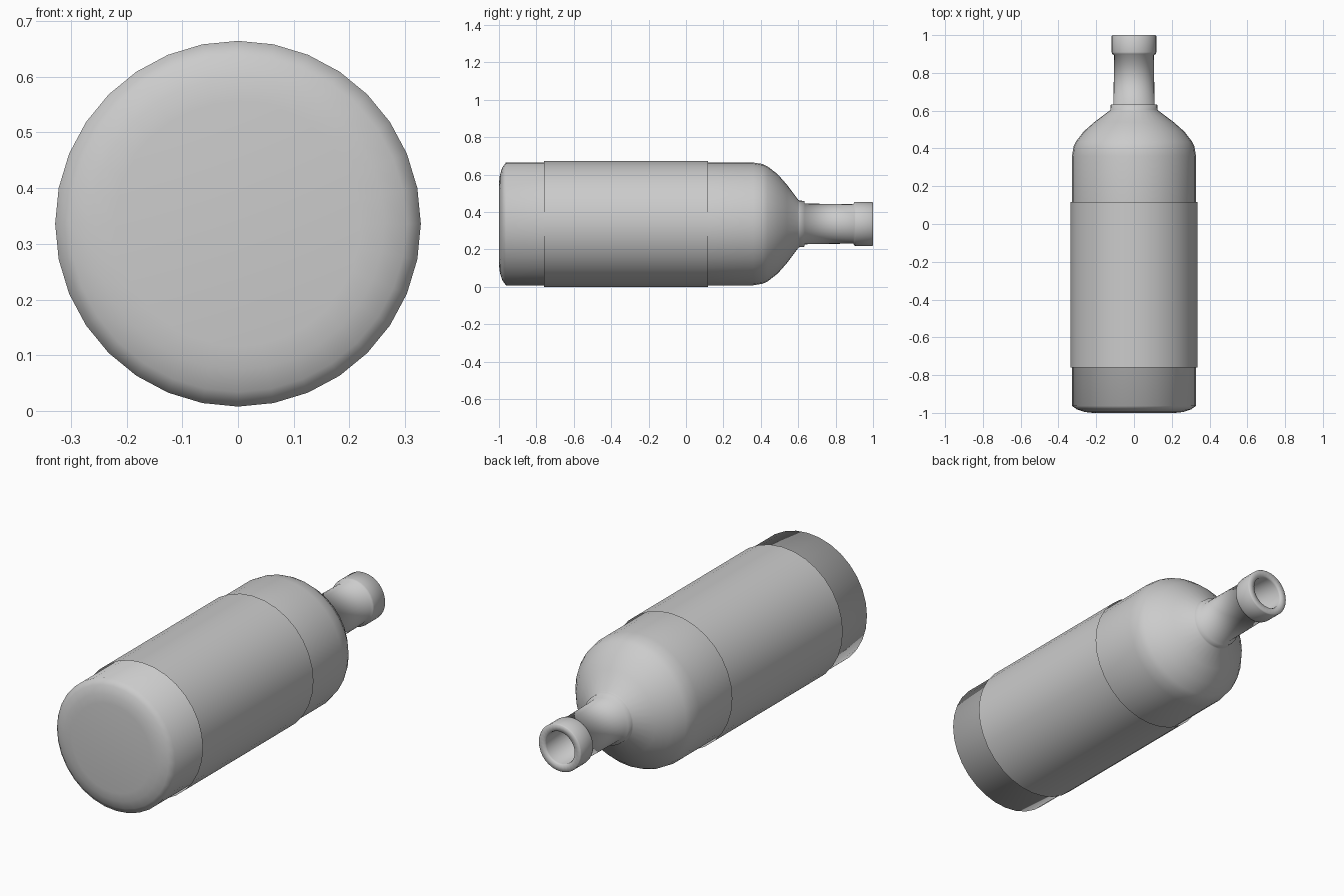
import bpy, bmesh, math

if "Cube" in bpy.data.objects:
    bpy.data.objects.remove(bpy.data.objects["Cube"])

SIDES = 32
AXIS_Z = 0.336


def lathe(name, profile, cap_start=False, cap_end=False):
    """Revolve (y, radius) points about the horizontal bottle axis."""
    bm = bmesh.new()
    rings = []
    for y, r in profile:
        ring = []
        for i in range(SIDES):
            a = 2 * math.pi * i / SIDES
            ring.append(bm.verts.new((r * math.sin(a), y, AXIS_Z + r * math.cos(a))))
        rings.append(ring)
    for a, b in zip(rings, rings[1:]):
        for i in range(SIDES):
            j = (i + 1) % SIDES
            bm.faces.new((a[i], b[i], b[j], a[j]))
    if cap_start:
        bm.faces.new(rings[0])
    if cap_end:
        bm.faces.new(rings[-1][::-1])
    for f in bm.faces:
        f.smooth = True
    mesh = bpy.data.meshes.new(name)
    bm.to_mesh(mesh)
    bm.free()
    obj = bpy.data.objects.new(name, mesh)
    bpy.context.collection.objects.link(obj)
    return obj


# Glass: base, body, shoulder, collar, neck, lip and hollow mouth
lathe("bottle_glass", [
    (-1.0, 0.22), (-0.995, 0.262), (-0.982, 0.302), (-0.963, 0.328),
    (0.36, 0.328), (0.41, 0.320), (0.437, 0.307), (0.49, 0.266),
    (0.54, 0.209), (0.60, 0.129),
    (0.605, 0.125), (0.632, 0.123), (0.634, 0.109),
    (0.895, 0.105), (0.90, 0.116), (0.91, 0.118), (0.995, 0.118),
    (1.0, 0.114), (1.0, 0.084), (0.99, 0.080), (0.60, 0.078),
], cap_start=True, cap_end=True)

# Paper label: thin open sleeve around the body
lathe("label_sleeve", [(-0.76, 0.336), (0.117, 0.336)])
